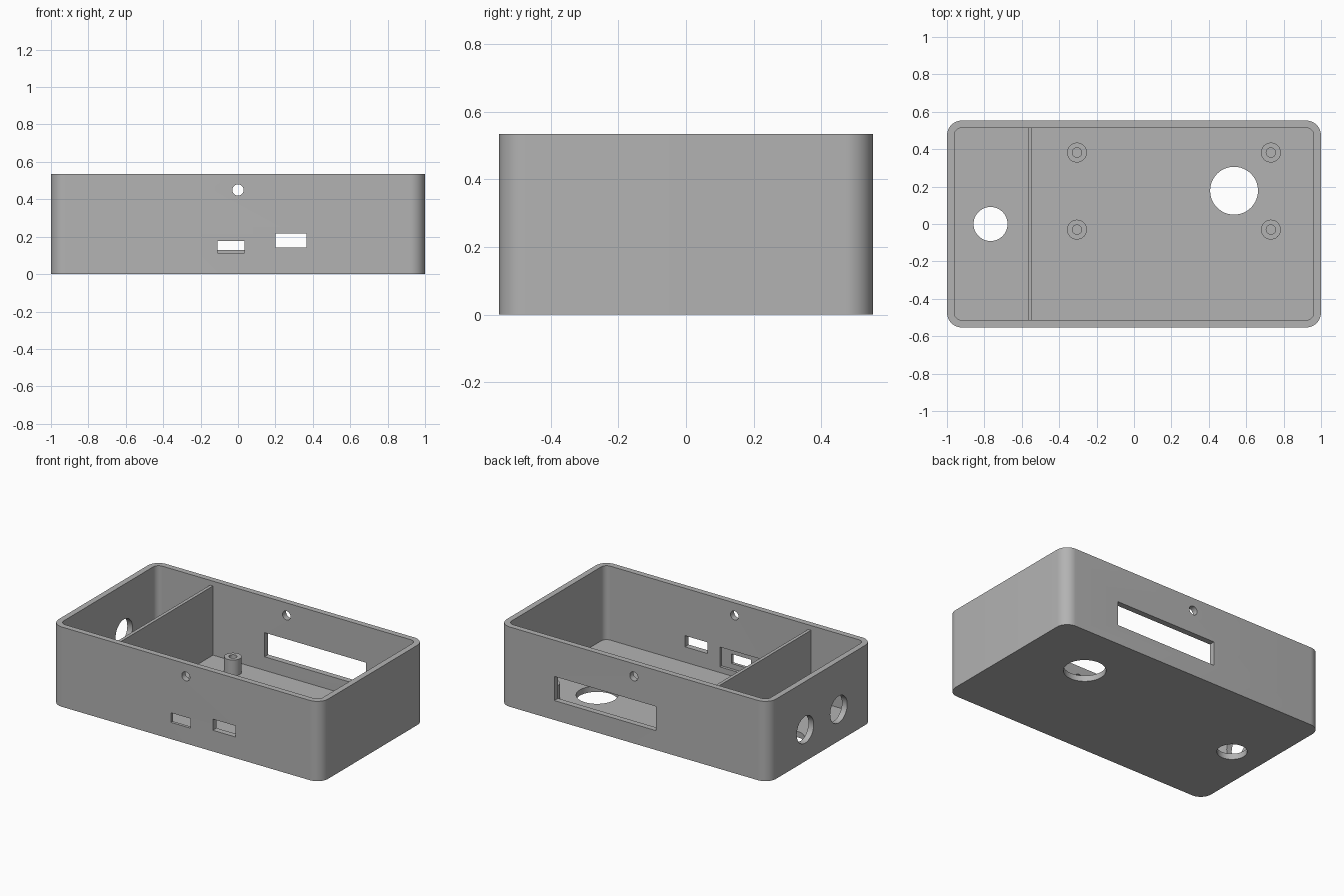
import bpy, bmesh, math
from mathutils import Matrix, Vector

if "Cube" in bpy.data.objects:
    bpy.data.objects.remove(bpy.data.objects["Cube"])

grey = bpy.data.materials.new("plain grey")
grey.use_nodes = True
grey.diffuse_color = (0.45, 0.45, 0.45, 1)
grey.node_tree.nodes["Principled BSDF"].inputs["Base Color"].default_value = (0.45, 0.45, 0.45, 1)

HX, HY, HEIGHT = 1.0, 0.553, 0.535
WALL = 0.039


def finish(name, bm):
    bmesh.ops.recalc_face_normals(bm, faces=bm.faces)
    mesh = bpy.data.meshes.new(name)
    bm.to_mesh(mesh)
    bm.free()
    mesh.materials.append(grey)
    obj = bpy.data.objects.new(name, mesh)
    bpy.context.collection.objects.link(obj)
    return obj


def box(name, x, y, z):
    """Box from (low, high) pairs."""
    bm = bmesh.new()
    size = [b - a for a, b in (x, y, z)]
    mid = Vector([(a + b) / 2 for a, b in (x, y, z)])
    bmesh.ops.create_cube(bm, size=1, matrix=Matrix.Translation(mid) @ Matrix.Diagonal((*size, 1)))
    return finish(name, bm)


def cylinder(name, centre, radius, length, axis="Z"):
    bm = bmesh.new()
    turn = {"X": Matrix.Rotation(math.pi / 2, 4, "Y"),
            "Y": Matrix.Rotation(math.pi / 2, 4, "X"), "Z": Matrix()}[axis]
    bmesh.ops.create_cone(bm, cap_ends=True, segments=48, radius1=radius, radius2=radius,
                          depth=length, matrix=Matrix.Translation(centre) @ turn)
    return finish(name, bm)


def rounded_block(name, hx, hy, radius, low, high):
    """Block with rounded vertical edges."""
    bm = bmesh.new()
    corners = ((1, 1), (-1, 1), (-1, -1), (1, -1))
    verts = []
    for i, (sx, sy) in enumerate(corners):
        for k in range(13):
            a = math.pi / 2 * (i + k / 12)
            verts.append(bm.verts.new((sx * (hx - radius) + radius * math.cos(a),
                                       sy * (hy - radius) + radius * math.sin(a), low)))
    face = bm.faces.new(verts)
    top = bmesh.ops.extrude_face_region(bm, geom=[face])["geom"]
    bmesh.ops.translate(bm, verts=[v for v in top if isinstance(v, bmesh.types.BMVert)],
                        vec=(0, 0, high - low))
    return finish(name, bm)


def cut(target, cutters):
    """Subtract the cutters, bake the result and drop the helpers."""
    for c in cutters:
        c.hide_render = True
        mod = target.modifiers.new("cut", "BOOLEAN")
        mod.operation, mod.solver, mod.object = "DIFFERENCE", "EXACT", c
    graph = bpy.context.evaluated_depsgraph_get()
    baked = bpy.data.meshes.new_from_object(target.evaluated_get(graph))
    target.modifiers.clear()
    target.data = baked
    for c in cutters:
        bpy.data.objects.remove(c)


def smooth(obj):
    bpy.ops.object.select_all(action="DESELECT")
    obj.select_set(True)
    bpy.context.view_layer.objects.active = obj
    bpy.ops.object.shade_smooth_by_angle(angle=math.radians(30))


# Open case with its wall and floor openings
case = rounded_block("case", HX, HY, 0.08, 0, HEIGHT)
front = (-HY - 0.1, -HY + 0.1)
back = (HY - 0.1, HY + 0.1)
cutters = [
    rounded_block("cavity", HX - WALL, HY - WALL, 0.04, WALL, HEIGHT + 0.1),
    box("front_port_small", (-0.11, 0.035), front, (0.112, 0.176)),
    box("front_port_recess", (-0.183, 0.108), (-HY + 0.02, -HY + 0.1), (0.077, 0.21)),
    box("front_port_large", (0.2, 0.367), front, (0.142, 0.217)),
    box("back_window", (-0.163, 0.59), back, (0.13, 0.292)),
    cylinder("floor_hole_large", (0.535, 0.178, 0), 0.128, 0.3),
    cylinder("floor_hole_small", (-0.767, 0, 0), 0.091, 0.3),
]
for y in (-HY, HY):
    cutters.append(cylinder("screw_hole", (0, y, 0.45), 0.03, 0.2, "Y"))
for y in (-0.19, 0.165):
    cutters.append(cylinder("side_hole", (-HX, y, 0.212), 0.09, 0.2, "X"))
cut(case, cutters)
smooth(case)

# Inner partition, slightly lower than the rim
box("divider", (-0.567, -0.545), (-HY + WALL - 0.005, HY - WALL + 0.005), (WALL - 0.005, 0.503))

# Hollow mounting posts
for i, (x, y) in enumerate((x, y) for x in (-0.305, 0.732) for y in (-0.03, 0.382)):
    post = cylinder(f"mounting_post_{i + 1}", (x, y, 0.09), 0.053, 0.11)
    cut(post, [cylinder("post_bore", (x, y, 0.14), 0.025, 0.2)])
    smooth(post)
